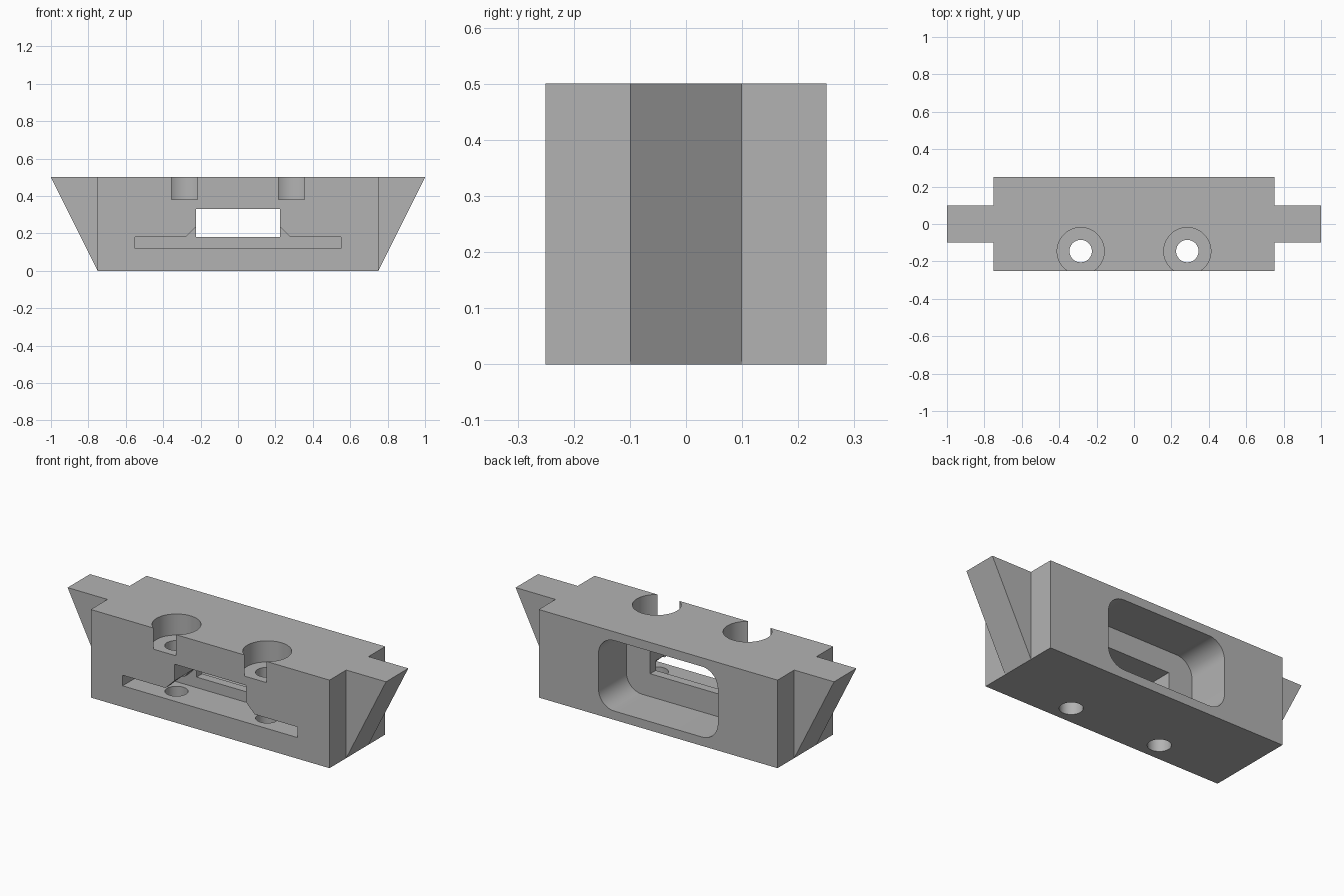
import bpy, bmesh, math
from mathutils import Vector

if "Cube" in bpy.data.objects:
    bpy.data.objects.remove(bpy.data.objects["Cube"])

# Single flat grey
grey = bpy.data.materials.new("plain_grey")
grey.use_nodes = True
colour = (0.45, 0.45, 0.45, 1)
grey.diffuse_color = colour
grey.node_tree.nodes["Principled BSDF"].inputs["Base Color"].default_value = colour


def prism(name, outline, start, depth, axis="y"):
    """Extrude a flat outline (x-z along y, or x-y along z) into a solid."""
    bm = bmesh.new()
    along_y = axis == "y"
    verts = [bm.verts.new((u, start, v) if along_y else (u, v, start)) for u, v in outline]
    face = bm.faces.new(verts)
    out = bmesh.ops.extrude_face_region(bm, geom=[face])
    moved = [g for g in out["geom"] if isinstance(g, bmesh.types.BMVert)]
    shift = Vector((0, depth, 0)) if along_y else Vector((0, 0, depth))
    bmesh.ops.translate(bm, verts=moved, vec=shift)
    bmesh.ops.recalc_face_normals(bm, faces=bm.faces)
    mesh = bpy.data.meshes.new(name)
    bm.to_mesh(mesh)
    bm.free()
    mesh.materials.append(grey)
    obj = bpy.data.objects.new(name, mesh)
    bpy.context.collection.objects.link(obj)
    return obj


def rectangle(x, low, high):
    return [(-x, low), (x, low), (x, high), (-x, high)]


def circle(cx, cy, r, n=64):
    return [(cx + r * math.cos(math.tau * i / n), cy + r * math.sin(math.tau * i / n))
            for i in range(n)]


def rounded_rectangle(x, low, high, r, n=12):
    points = []
    centres = [(x - r, high - r), (r - x, high - r), (r - x, low + r), (x - r, low + r)]
    for corner, (cx, cz) in enumerate(centres):
        for i in range(n + 1):
            a = math.pi / 2 * (corner + i / n)
            points.append((cx + r * math.cos(a), cz + r * math.sin(a)))
    return points


def combine(target, tool, operation):
    """Apply a boolean and remove the tool."""
    tool.hide_render = True
    mod = target.modifiers.new(tool.name, "BOOLEAN")
    mod.operation = operation
    mod.solver = "EXACT"
    mod.object = tool
    bpy.context.view_layer.objects.active = target
    bpy.ops.object.modifier_apply(modifier=mod.name)
    bpy.data.objects.remove(tool)


# Block with tapered side lugs
block = prism("mounting_block", rectangle(0.75, 0, 0.5), -0.25, 0.5)
lugs = prism("side_lugs", [(-0.75, 0), (0.75, 0), (1, 0.5), (-1, 0.5)], -0.1, 0.2)
combine(block, lugs, "UNION")

# Rounded pocket in the back
pocket = prism("back_pocket", rounded_rectangle(0.375, 0.05, 0.45, 0.1), 0, 0.4)
combine(block, pocket, "DIFFERENCE")

# Front slot with chamfered throat
right_half = [(0.55, 0.12), (0.55, 0.18), (0.28, 0.18), (0.225, 0.235), (0.225, 0.33)]
slot_outline = right_half + [(-x, z) for x, z in reversed(right_half)]
combine(block, prism("front_slot", slot_outline, -0.4, 0.35), "DIFFERENCE")

# Window from the slot through to the pocket
combine(block, prism("window", rectangle(0.225, 0.18, 0.33), -0.1, 0.2), "DIFFERENCE")

# Counterbored screw holes
for cx in (-0.285, 0.285):
    combine(block, prism("counterbore", circle(cx, -0.145, 0.126), 0.38, 0.3, "z"), "DIFFERENCE")
    combine(block, prism("screw_hole", circle(cx, -0.145, 0.06), -0.1, 0.8, "z"), "DIFFERENCE")

# Smooth the curved walls, keep edges sharp
bpy.ops.object.select_all(action="DESELECT")
block.select_set(True)
bpy.context.view_layer.objects.active = block
bpy.ops.object.shade_smooth_by_angle(angle=math.radians(30))
